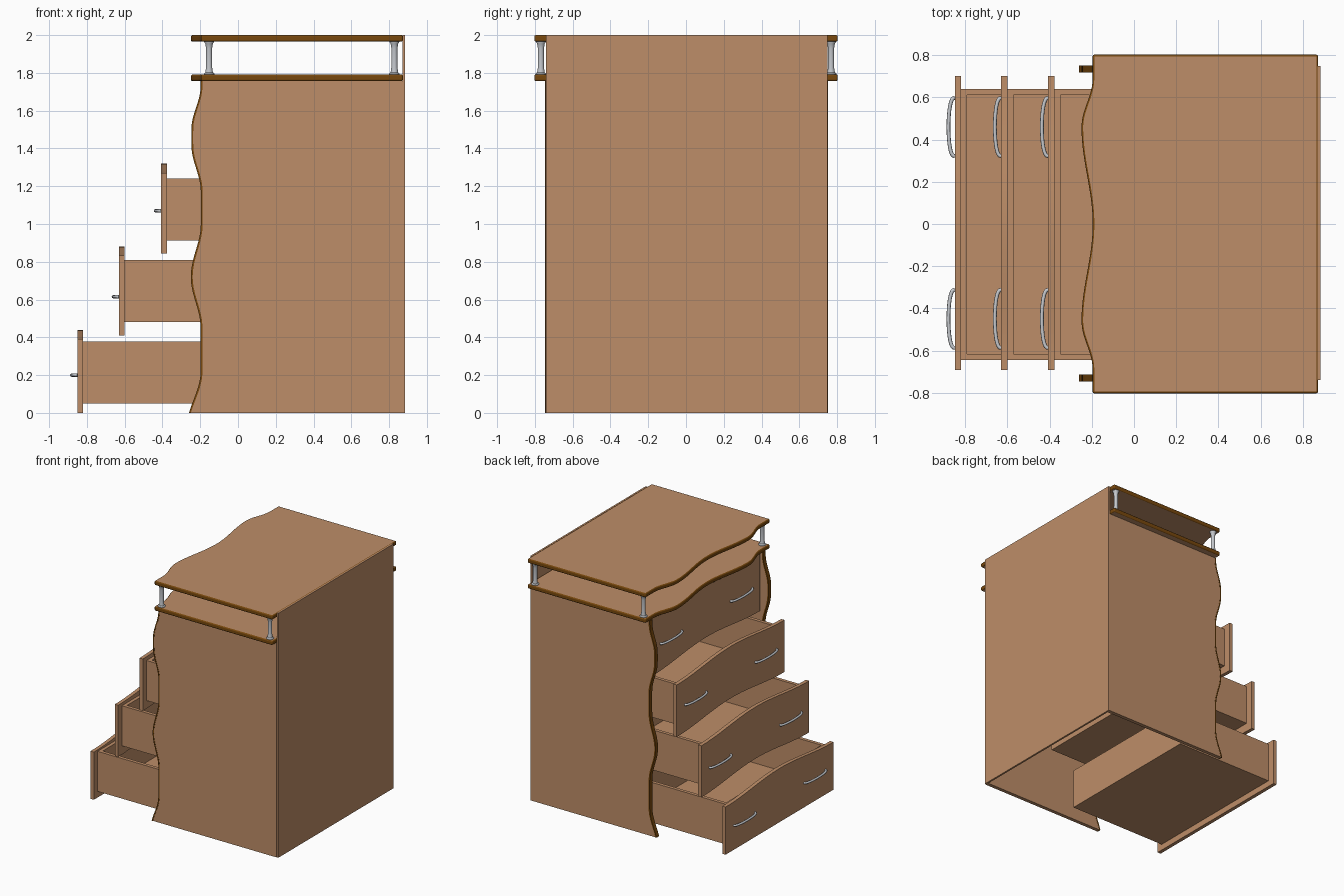
import bpy, bmesh, math
from mathutils import Vector

cube = bpy.data.objects.get("Cube")
if cube:
    bpy.data.objects.remove(cube, do_unlink=True)


def material(name, rgb):
    m = bpy.data.materials.new(name)
    m.use_nodes = True
    m.diffuse_color = (*rgb, 1)
    m.node_tree.nodes["Principled BSDF"].inputs["Base Color"].default_value = (*rgb, 1)
    return m


WOOD = material("light wood", (0.515, 0.27, 0.138))
EDGE = material("dark edge band", (0.188, 0.065, 0.004))
METAL = material("silver metal", (0.56, 0.58, 0.61))


def finish(bm, name, mats):
    bmesh.ops.recalc_face_normals(bm, faces=bm.faces)
    mesh = bpy.data.meshes.new(name)
    bm.to_mesh(mesh)
    bm.free()
    for m in mats:
        mesh.materials.append(m)
    ob = bpy.data.objects.new(name, mesh)
    bpy.context.collection.objects.link(ob)
    return ob


def smooth(ob):
    bpy.ops.object.select_all(action='DESELECT')
    ob.select_set(True)
    bpy.context.view_layer.objects.active = ob
    bpy.ops.object.shade_smooth_by_angle(angle=math.radians(35))


def add_box(bm, lo, hi):
    lo, hi = Vector(lo), Vector(hi)
    verts = bmesh.ops.create_cube(bm, size=1)["verts"]
    for v in verts:
        v.co = (lo + hi) / 2 + v.co * (hi - lo)


def prism(name, outline, axis, lo, hi, mats):
    """Extrude a 2D outline along one axis."""
    bm = bmesh.new()
    verts = []
    for a, b in outline:
        co = [a, b]
        co.insert(axis, lo)
        verts.append(bm.verts.new(co))
    face = bm.faces.new(verts)
    shift = Vector([hi - lo if i == axis else 0 for i in range(3)])
    new = bmesh.ops.extrude_face_region(bm, geom=[face])["geom"]
    bmesh.ops.translate(bm, vec=shift, verts=[g for g in new if isinstance(g, bmesh.types.BMVert)])
    return finish(bm, name, mats)


def wave(keys, t):
    """Soft cosine blend through the key points."""
    for (t0, v0), (t1, v1) in zip(keys, keys[1:]):
        if t <= t1:
            return v0 + (v1 - v0) * (1 - math.cos(math.pi * (t - t0) / (t1 - t0))) / 2
    return keys[-1][1]


def span(lo, hi, n):
    return [lo + (hi - lo) * i / n for i in range(n + 1)]


# Side panels with wavy front edge and dark band
SIDE = [(-.08, -.272), (.22, -.198), (.45, -.198), (.72, -.25), (1, -.197),
        (1.17, -.197), (1.42, -.247), (1.5, -.247), (1.73, -.198), (1.76, -.198)]
edge = [(wave(SIDE, z), z) for z in span(0, 1.757, 64)]
for side, y in (("left", .735), ("right", -.73)):
    body = [(x + .009, z) for x, z in edge] + [(.87, 1.757), (.87, 0)]
    smooth(prism(side + "_side_panel", body, 1, y - .015, y + .015, [WOOD]))
    band = edge + [(x + .01, z) for x, z in reversed(edge)]
    smooth(prism(side + "_side_band", band, 1, y - .017, y + .017, [EDGE]))

# Back panel
bm = bmesh.new()
add_box(bm, (.87, -.74, 0), (.885, .75, 2))
finish(bm, "back_panel", [WOOD])

# Two wavy top boards with dark rounded edges
TOP = [(0, -.196), (.46, -.249), (.69, -.196), (.8, -.196)]
outline = [(wave(TOP, abs(y)), y) for y in span(-.803, .803, 72)] + [(.873, .803), (.873, -.803)]
for name, z in (("lower_top_board", 1.757), ("upper_top_board", 1.966)):
    board = prism(name, outline, 2, z, z + .034, [WOOD, EDGE])
    for p in board.data.polygons:
        p.material_index = 0 if abs(p.normal.z) > .5 else 1
    bev = board.modifiers.new("rounded_edge", 'BEVEL')
    bev.width, bev.segments, bev.material = .008, 3, 1
    bev.limit_method, bev.angle_limit = 'ANGLE', math.radians(60)
    smooth(board)

# Flared metal posts between the boards
PROFILE = [(.028, 0), (.028, .006), (.02, .014), (.016, .04),
           (.016, .14), (.02, .165), (.026, .175), (.026, .18)]
for x in (-.153, .828):
    for y in (-.768, .768):
        bm = bmesh.new()
        rings = []
        for r, z in PROFILE:
            rings.append([bm.verts.new((x + r * math.cos(a), y + r * math.sin(a), 1.789 + z))
                          for a in span(0, math.tau, 24)[:-1]])
        for low, high in zip(rings, rings[1:]):
            for i in range(24):
                j = (i + 1) % 24
                bm.faces.new((low[i], low[j], high[j], high[i]))
        bm.faces.new(rings[0])
        bm.faces.new(rings[-1])
        smooth(finish(bm, "post", [METAL]))


def handle(x, y, z):
    """Bowed pull handle."""
    cu = bpy.data.curves.new("drawer_handle", 'CURVE')
    cu.dimensions = '3D'
    cu.bevel_depth, cu.bevel_resolution = .009, 2
    cu.use_fill_caps = True
    sp = cu.splines.new('POLY')
    arc = span(0, math.pi, 20)
    sp.points.add(len(arc) - 1)
    for p, a in zip(sp.points, arc):
        p.co = (x - .03 * math.sin(a) ** .8 if 0 < a < 3.14 else x, y + .138 * math.cos(a), z, 1)
    sp.use_smooth = True
    cu.materials.append(METAL)
    ob = bpy.data.objects.new("drawer_handle", cu)
    bpy.context.collection.objects.link(ob)


# Drawers pulled out like steps: front face x, front bottom, front top, box bottom, handle height
MID = .004
DRAWERS = [(-.85, 0, .39, .05, .2), (-.63, .41, .832, .482, .615),
           (-.407, .845, 1.27, .912, 1.07), (-.185, 1.285, 1.755, 1.345, 1.51)]


def bump(y):
    return .025 * (1 + math.cos(math.pi * y / .697))


for i, (x, z0, z1, zb, zh) in enumerate(DRAWERS):
    ys = span(-.697, .697, 32)
    low = [(y + MID, z0 + (bump(y) if i > 0 else 0)) for y in ys]
    high = [(y + MID, z1 + (bump(y) if i < 3 else 0)) for y in reversed(ys)]
    smooth(prism("drawer_front", low + high, 0, x, x + .03, [WOOD]))

    # Open drawer box: floor and four walls
    a, b, l, r, zt, t = x + .03, x + .92, -.645, .64, zb + .328, .028
    bm = bmesh.new()
    add_box(bm, (a, l, zb), (b, r, zb + .02))
    add_box(bm, (a, l, zb), (a + t, r, zt))
    add_box(bm, (b - t, l, zb), (b, r, zt))
    add_box(bm, (a + t, l, zb), (b - t, l + t, zt))
    add_box(bm, (a + t, r - t, zb), (b - t, r, zt))
    finish(bm, "drawer_box", [WOOD])

    for y in (-.45, .46):
        handle(x, y, zh)
